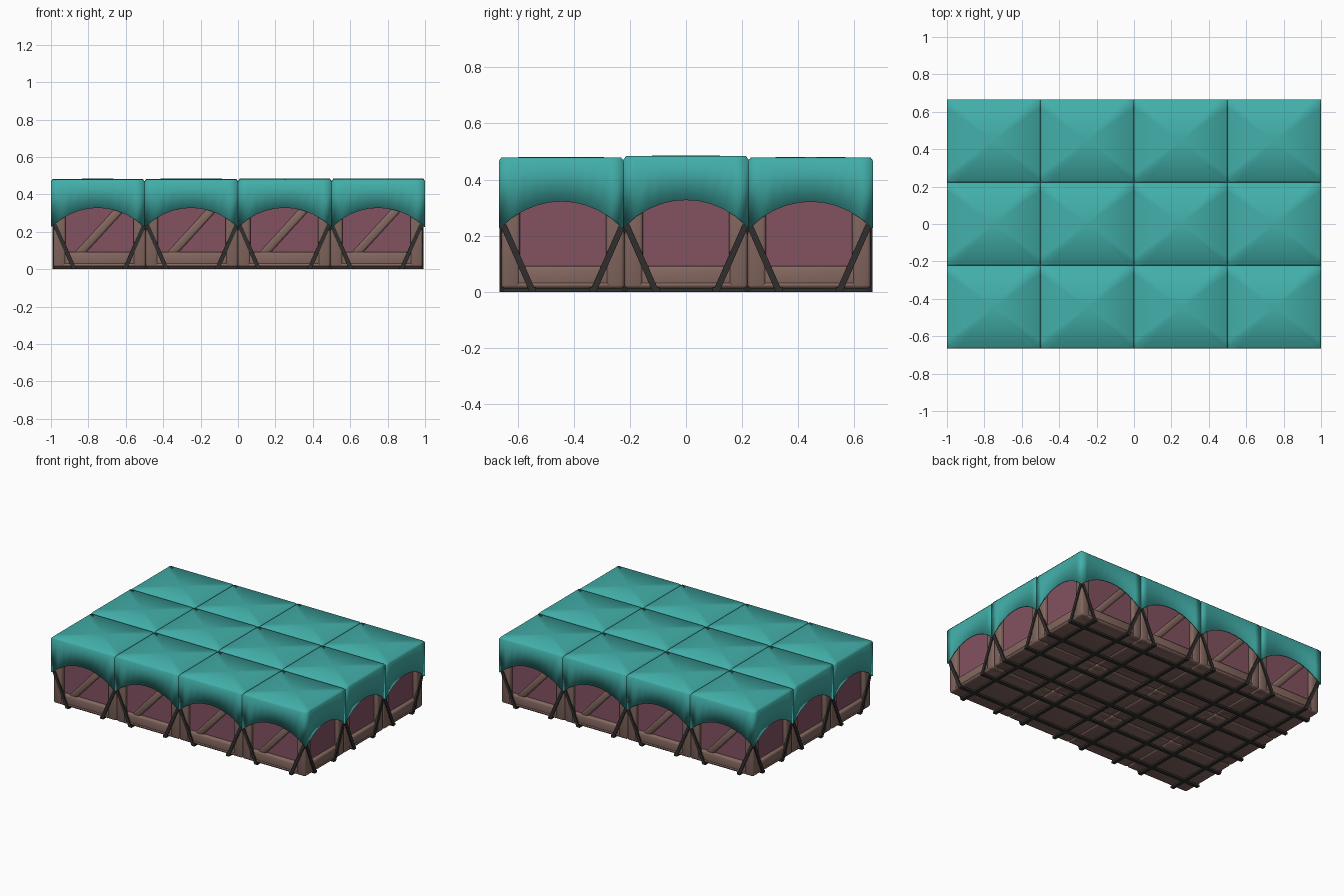
import bpy, bmesh, random
from math import radians
from mathutils import Vector

if "Cube" in bpy.data.objects:
    bpy.data.objects.remove(bpy.data.objects["Cube"])

random.seed(4)
CX, CY = 0.5, 4 / 9            # cell size
S = 0.987                      # the crates sit slightly inside the covers
HX, HY = CX / 2 * S, CY / 2 * S
Z0 = 0.012                     # crate underside (straps run below it)


def material(name, rgb):
    m = bpy.data.materials.new(name)
    m.diffuse_color = (*rgb, 1)
    m.use_nodes = True
    m.node_tree.nodes["Principled BSDF"].inputs["Base Color"].default_value = m.diffuse_color
    return m


TEAL = material("teal cloth", (0.055, 0.43, 0.40))
BROWN = material("brown wood", (0.23, 0.135, 0.115))
PLUM = material("plum panel", (0.23, 0.085, 0.12))
DARK = material("dark strap", (0.03, 0.028, 0.026))


def hull(bm, pts):
    """Convex solid around a few points."""
    verts = [bm.verts.new(p) for p in pts]
    bmesh.ops.convex_hull(bm, input=verts)


def box(bm, lo, hi):
    hull(bm, [(x, y, z) for x in (lo[0], hi[0]) for y in (lo[1], hi[1]) for z in (lo[2], hi[2])])


def finish(bm, name, mat):
    bmesh.ops.dissolve_limit(bm, angle_limit=radians(0.5), verts=bm.verts, edges=bm.edges)
    bmesh.ops.recalc_face_normals(bm, faces=bm.faces)
    me = bpy.data.meshes.new(name)
    bm.to_mesh(me)
    bm.free()
    me.materials.append(mat)
    return me


def frame_mesh():
    bm = bmesh.new()
    w, rail = 0.066, 0.092
    for sx in (-1, 1):
        for sy in (-1, 1):
            x, y = sorted((sx * HX, sx * (HX - w))), sorted((sy * HY, sy * (HY - w)))
            box(bm, (x[0], y[0], Z0), (x[1], y[1], 0.43))
    # bottom rails, set a hair behind the posts
    for s in (-1, 1):
        y = sorted((s * (HY - 0.003), s * (HY - 0.05)))
        box(bm, (-HX + 0.03, y[0], Z0), (HX - 0.03, y[1], rail))
        x = sorted((s * (HX - 0.003), s * (HX - 0.05)))
        box(bm, (x[0], -HY + 0.03, Z0), (x[1], HY - 0.03, rail))
    # floor board
    box(bm, (-HX, -HY, Z0), (HX, HY, 0.035))
    # diagonal braces on front and back
    for s in (-1, 1):
        pts = []
        for y in (HY - 0.04, HY - 0.012):
            for x, z in ((-0.145, 0.075), (-0.085, 0.075), (0.175, 0.36), (0.115, 0.36)):
                pts.append((-s * x, s * y, z))
        hull(bm, pts)
    return finish(bm, "crate_frame", BROWN)


def panel_mesh():
    bm = bmesh.new()
    d = 0.028
    box(bm, (-HX + d, -HY + d, 0.03), (HX - d, HY - d, 0.44))
    return finish(bm, "crate_panels", PLUM)


def strap_mesh():
    bm = bmesh.new()
    w, t = 0.012, 0.006
    for along_y in (True, False):
        h, foot, top = (HY, 0.135, HX - 0.006) if along_y else (HX, 0.107, HY - 0.006)

        def P(a, b, z):                 # a across, b along the strap
            return (a, b, z) if along_y else (b, a, z)
        for s in (-1, 1):
            # run under the crate
            hull(bm, [P(s * foot + i * w, j * (h + t), z)
                      for i in (-1, 1) for j in (-1, 1) for z in (0, Z0 + 0.003)])
            # slanted runs up to the cover corners
            for e in (-1, 1):
                hull(bm, [P(s * a + i * w, e * b, z) for a, z in ((foot, 0.0), (top, 0.24))
                          for i in (-1, 1) for b in (h - 0.01, h + t)])
    return finish(bm, "straps", DARK)


def cloth_mesh():
    bm = bmesh.new()
    n, hx, hy = 10, CX / 2, CY / 2
    corners = [(-hx, -hy), (hx, -hy), (hx, hy), (-hx, hy)]
    rings = [[], [], []]
    for k in range(4):
        a, b = Vector(corners[k]), Vector(corners[(k + 1) % 4])
        rise = 0.10 if k % 2 == 0 else 0.094
        for i in range(n):
            p = a.lerp(b, i / n)
            u = 2 * i / n - 1
            z = 0.228 + rise * (1 - abs(u) ** 2.1)      # scalloped hem
            rings[0].append(bm.verts.new((p.x, p.y, z)))
            rings[1].append(bm.verts.new((p.x, p.y, 0.467)))
            q = (p.x * (1 - 0.009 / hx), p.y * (1 - 0.009 / hy))
            rings[2].append(bm.verts.new((*q, 0.479)))
    top = bm.verts.new((0, 0, 0.481))
    m = 4 * n
    for i in range(m):
        j = (i + 1) % m
        for lo, up in zip(rings, rings[1:]):
            bm.faces.new((lo[i], lo[j], up[j], up[i]))
        bm.faces.new((rings[2][i], rings[2][j], top))
    for f in bm.faces:
        f.smooth = True
    bmesh.ops.recalc_face_normals(bm, faces=bm.faces)
    me = bpy.data.meshes.new("cloth_cover")
    bm.to_mesh(me)
    bm.free()
    me.materials.append(TEAL)
    return me


frame, panel, strap, cloth = frame_mesh(), panel_mesh(), strap_mesh(), cloth_mesh()


def place(name, me, x, y, z=0.0):
    ob = bpy.data.objects.new(name, me)
    ob.location = (x, y, z)
    bpy.context.collection.objects.link(ob)
    return ob


# four by three block of covered crates
frames = []
for r in range(3):
    for c in range(4):
        x, y = (c - 1.5) * CX, (r - 1) * CY
        tag = f"_{r + 1}_{c + 1}"
        f = place("crate_frame" + tag, frame, x * S, y * S)
        b = f.modifiers.new("rounded edges", 'BEVEL')
        b.width, b.segments = 0.012, 2
        frames.append(f)
        place("crate_panels" + tag, panel, x * S, y * S)
        place("straps" + tag, strap, x * S, y * S)
        lift = (0.0, 0.004, -0.001)[r] + random.uniform(-0.001, 0.001)
        cover = place("cloth_cover" + tag, cloth, x, y, lift)
        m = cover.modifiers.new("cloth thickness", 'SOLIDIFY')
        m.thickness, m.offset = 0.008, -1

# soft edges on the timber
bpy.ops.object.select_all(action='DESELECT')
for f in frames[:1]:
    f.select_set(True)
    bpy.context.view_layer.objects.active = f
for p in frame.polygons:
    p.use_smooth = True
